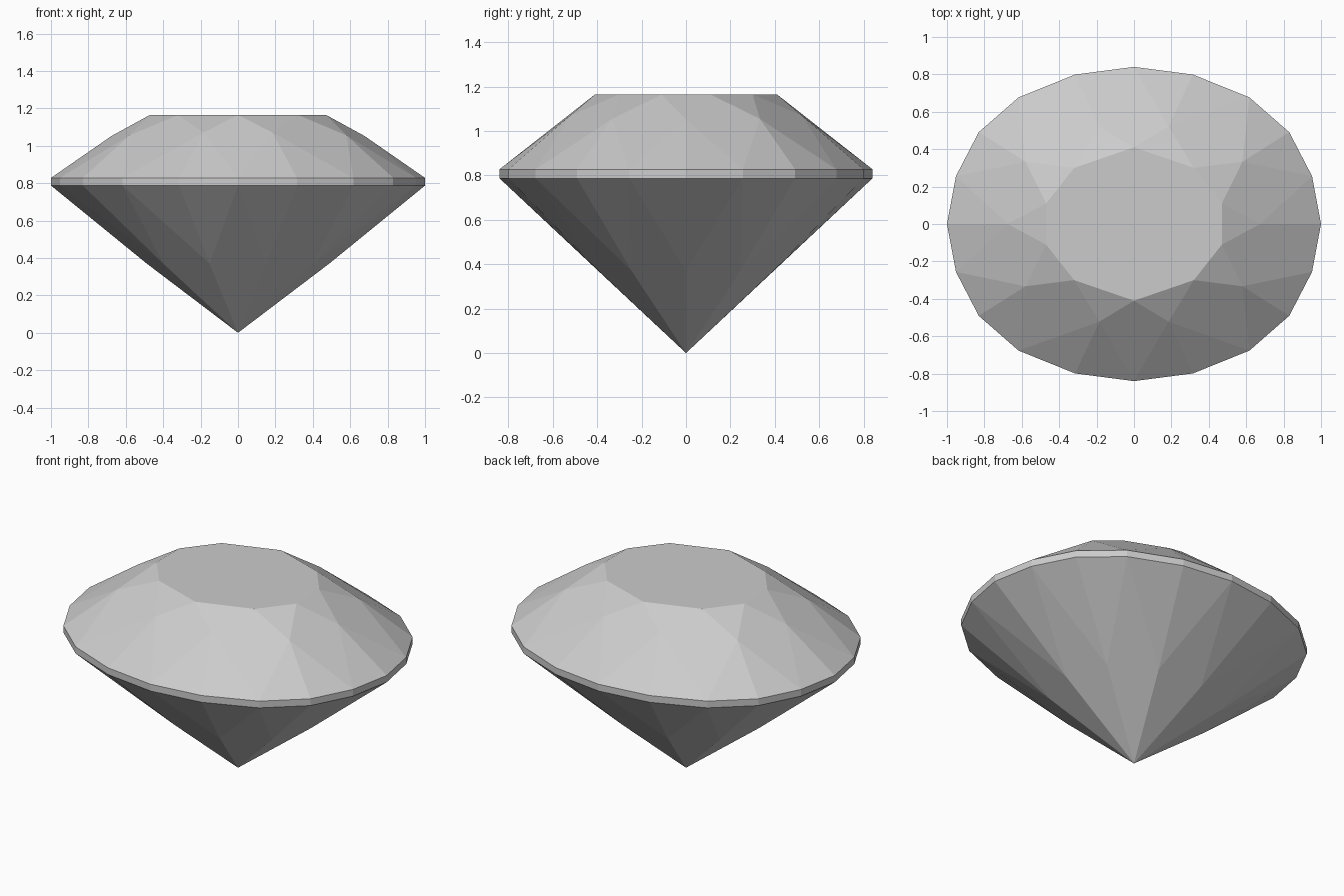
import bpy
import bmesh

if "Cube" in bpy.data.objects:
    bpy.data.objects.remove(bpy.data.objects["Cube"])

TABLE_Z, GIRDLE_TOP, GIRDLE_LOW = 1.165, 0.828, 0.787
STEPS = 20

# Quarter outlines (x, y, z) by step around the gem, from +x to +y
GIRDLE = {0: (1, 0), 1: (.952, .256), 2: (.83, .491), 3: (.617, .677), 4: (.315, .799), 5: (0, .84)}
TABLE = {1: (.47, .11), 3: (.32, .30), 5: (0, .41)}
STAR = {0: (.675, 0, 1.053), 2: (.58, .333, 1.055), 4: (.185, .522, 1.07)}
PAVILION = {0: (.488, 0, .37), 2: (.40, .245, .37), 4: (.152, .393, .37)}


def ring(bm, quarter, z=None):
    """Mirror a quarter outline into a full ring of vertices keyed by step."""
    verts = {}
    for k in range(STEPS):
        half = k if k <= 10 else STEPS - k
        q = half if half <= 5 else 10 - half
        if q in quarter:
            p = quarter[q]
            x = p[0] if half <= 5 else -p[0]
            y = p[1] if k <= 10 else -p[1]
            verts[k] = bm.verts.new((x, y, p[2] if z is None else z))
    return verts


bm = bmesh.new()
table = ring(bm, TABLE, TABLE_Z)
star = ring(bm, STAR)
upper = ring(bm, GIRDLE, GIRDLE_TOP)
lower = ring(bm, GIRDLE, GIRDLE_LOW)
pavilion = ring(bm, PAVILION)
tip = bm.verts.new((0, 0, 0))

# Flat table on top
bm.faces.new([table[k] for k in sorted(table)])

for k in range(0, STEPS, 2):
    a, b, c = (k - 1) % STEPS, (k + 1) % STEPS, (k + 2) % STEPS
    # Crown: star, girdle and kite facets
    bm.faces.new((table[a], star[k], table[b]))
    bm.faces.new((star[k], upper[a], upper[k]))
    bm.faces.new((star[k], upper[k], upper[b]))
    bm.faces.new((table[b], star[k], upper[b], star[c]))
    # Pavilion: girdle and long kite facets
    bm.faces.new((pavilion[k], lower[k], lower[a]))
    bm.faces.new((pavilion[k], lower[b], lower[k]))
    bm.faces.new((tip, pavilion[c], lower[b], pavilion[k]))

# Girdle band
for k in range(STEPS):
    n = (k + 1) % STEPS
    bm.faces.new((lower[k], lower[n], upper[n], upper[k]))

bmesh.ops.recalc_face_normals(bm, faces=bm.faces)
mesh = bpy.data.meshes.new("cut_gem")
bm.to_mesh(mesh)
bm.free()
gem = bpy.data.objects.new("cut_gem", mesh)
bpy.context.collection.objects.link(gem)

# Pale grey stone
grey = bpy.data.materials.new("pale_grey")
grey.use_nodes = True
colour = (0.6, 0.6, 0.6, 1)
grey.diffuse_color = colour
grey.node_tree.nodes["Principled BSDF"].inputs["Base Color"].default_value = colour
mesh.materials.append(grey)
